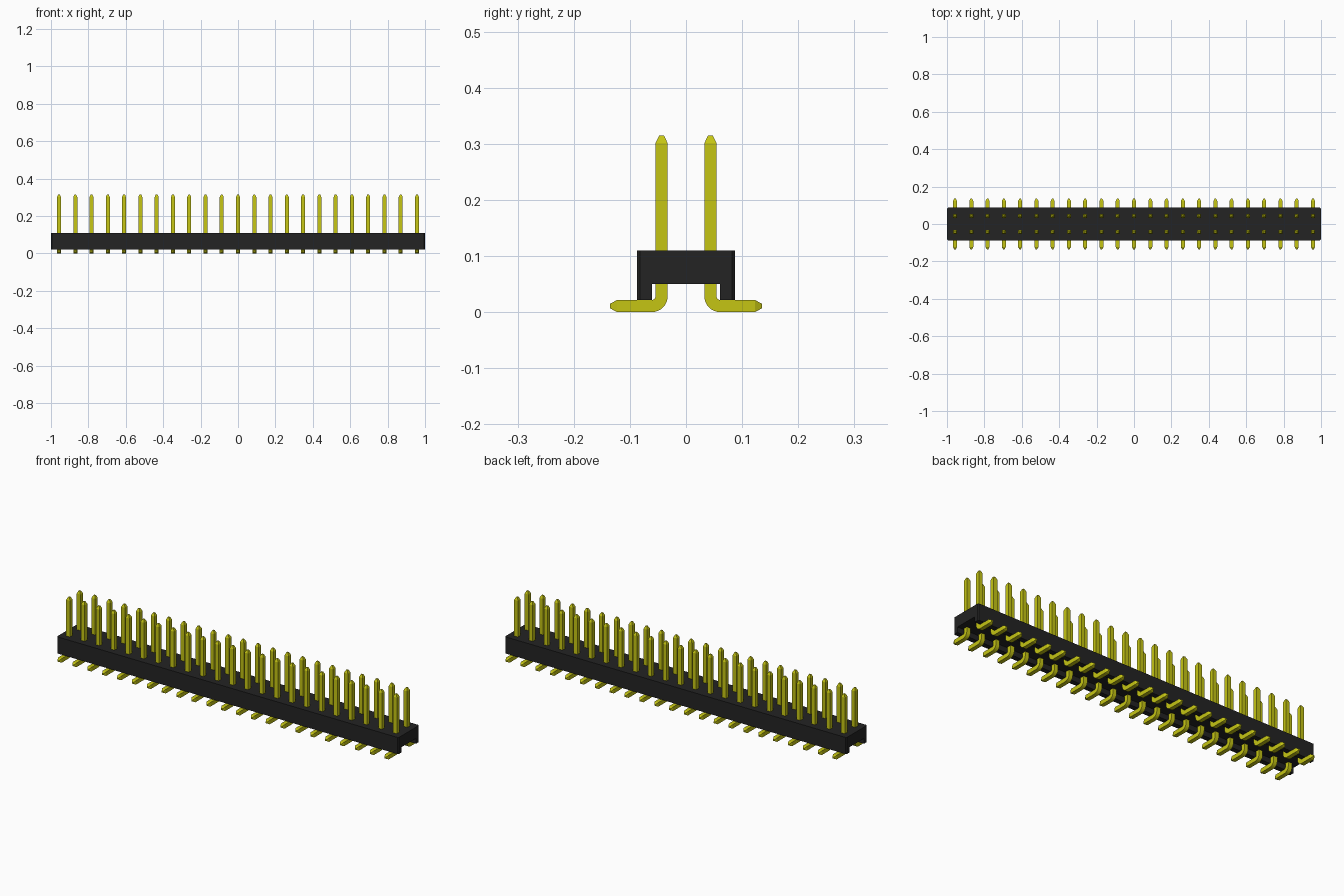
import bpy, bmesh, math

cube = bpy.data.objects.get("Cube")
if cube:
    bpy.data.objects.remove(cube, do_unlink=True)

PIN_COUNT, PITCH = 23, 0.087
HALF = 0.0108            # half thickness of the square wire
ROW_Y = 0.0435           # distance of each pin row from the centre line


def make_material(name, rgb, roughness):
    mat = bpy.data.materials.new(name)
    mat.use_nodes = True
    mat.diffuse_color = (*rgb, 1)
    shader = mat.node_tree.nodes["Principled BSDF"]
    shader.inputs["Base Color"].default_value = (*rgb, 1)
    shader.inputs["Roughness"].default_value = roughness
    return mat


def finish_mesh(bm, name, mat):
    bmesh.ops.recalc_face_normals(bm, faces=bm.faces)
    mesh = bpy.data.meshes.new(name)
    bm.to_mesh(mesh)
    bm.free()
    mesh.materials.append(mat)
    return mesh


def add_object(name, mesh):
    obj = bpy.data.objects.new(name, mesh)
    bpy.context.collection.objects.link(obj)
    return obj


black = make_material("black plastic", (0.017, 0.017, 0.017), 0.6)
gold = make_material("yellow gold", (0.56, 0.56, 0.007), 0.5)

# Housing: a channel profile extruded along x, with chamfered corner edges
profile = [(-0.087, 0.022), (-0.061, 0.022), (-0.061, 0.05), (0.061, 0.05),
           (0.061, 0.022), (0.087, 0.022), (0.087, 0.11), (-0.087, 0.11)]
bm = bmesh.new()
end = bm.faces.new([bm.verts.new((-1, y, z)) for y, z in profile])
extruded = bmesh.ops.extrude_face_region(bm, geom=[end])["geom"]
bmesh.ops.translate(bm, vec=(2, 0, 0),
                    verts=[v for v in extruded if isinstance(v, bmesh.types.BMVert)])
bmesh.ops.recalc_face_normals(bm, faces=bm.faces)
corners = [e for e in bm.edges
           if all(abs(v.co.y) > 0.08 for v in e.verts)
           and abs(e.verts[0].co.z - e.verts[1].co.z) > 0.05]
bmesh.ops.bevel(bm, geom=corners, offset=0.005, segments=1, affect='EDGES')
add_object("housing", finish_mesh(bm, "housing", black))

# Pin: square wire swept down, around a bend, and outward to a foot.
# Each station is (y, z, direction angle, half thickness).
BEND = 0.0175
cy, cz = ROW_Y + BEND, HALF + BEND
stations = [(ROW_Y, 0.315, 0, 0.0042), (ROW_Y, 0.301, 0, HALF)]
for i in range(9):
    a = math.pi / 2 * i / 8
    stations.append((cy - BEND * math.cos(a), cz - BEND * math.sin(a), a, HALF))
stations += [(0.123, HALF, math.pi / 2, HALF), (0.135, HALF, math.pi / 2, 0.0042)]

bm = bmesh.new()
rings = []
for y, z, a, h in stations:
    ny, nz = math.cos(a), math.sin(a)     # in-plane direction across the wire
    rings.append([bm.verts.new((sx * h, y + s * h * ny, z + s * h * nz))
                  for sx, s in ((-1, -1), (1, -1), (1, 1), (-1, 1))])
for r0, r1 in zip(rings, rings[1:]):
    for k in range(4):
        bm.faces.new((r0[k], r0[(k + 1) % 4], r1[(k + 1) % 4], r1[k]))
bm.faces.new(rings[0])
bm.faces.new(rings[-1])
pin_mesh = finish_mesh(bm, "pin", gold)

# Two rows of pins, the front row turned to point its feet forward
pins = []
for row, turn in (("back", 0), ("front", math.pi)):
    for i in range(PIN_COUNT):
        pin = add_object(f"{row}_pin_{i + 1}", pin_mesh)
        pin.location.x = (i - (PIN_COUNT - 1) / 2) * PITCH
        pin.rotation_euler.z = turn
        pins.append(pin)

# Smooth the bend while keeping the wire edges sharp
bpy.ops.object.select_all(action='DESELECT')
pins[0].select_set(True)
bpy.context.view_layer.objects.active = pins[0]
bpy.ops.object.shade_smooth_by_angle(angle=math.radians(25))
